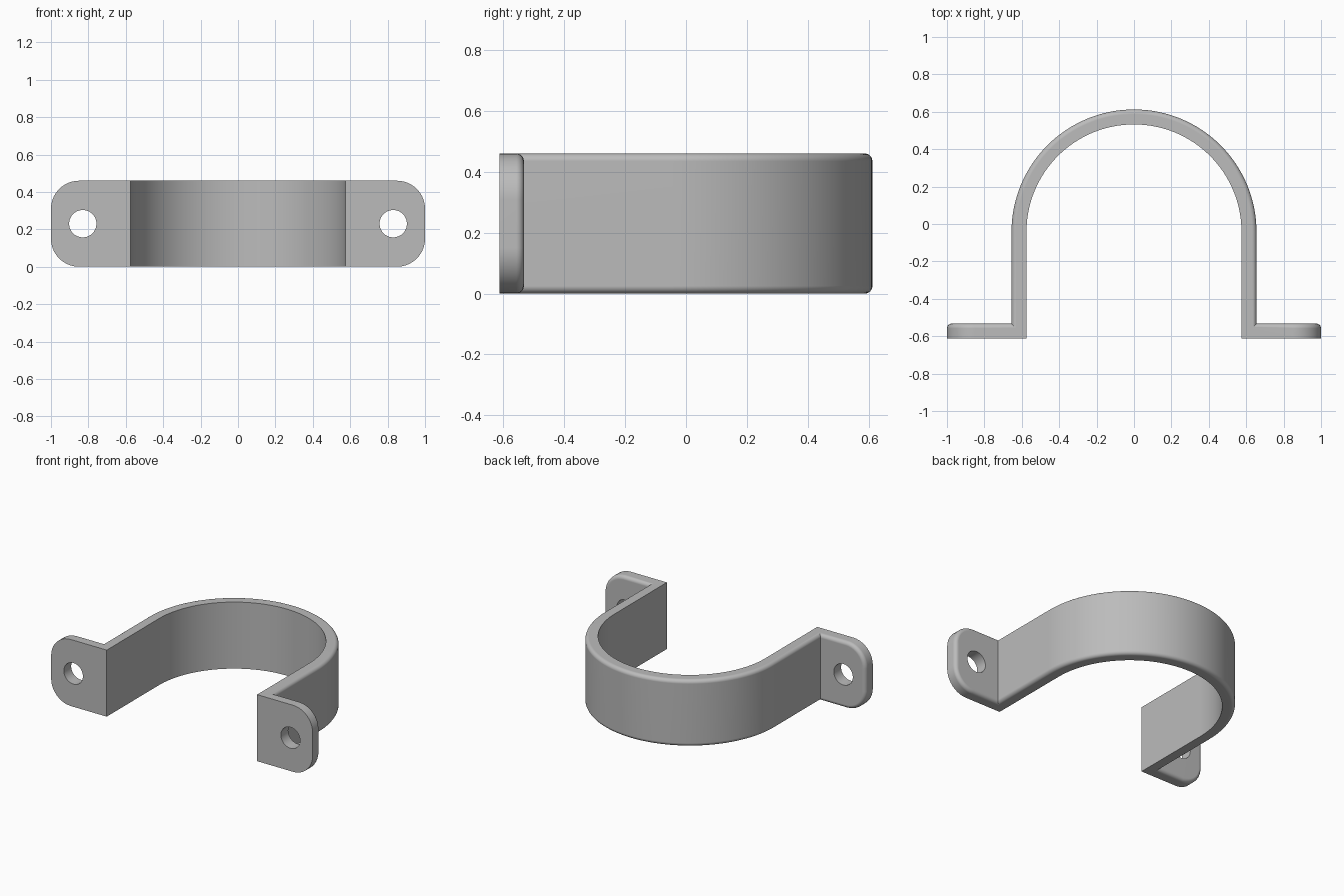
import bpy, bmesh
from math import sin, cos, pi

if "Cube" in bpy.data.objects:
    bpy.data.objects.remove(bpy.data.objects["Cube"])

HALF = 0.23                   # half the strap width
THICK, FILLET = 0.08, 0.025   # strap thickness, rounding of its outer edges
INNER = 0.575                 # inner arch radius
ARCH_Y, FRONT_Y = -0.0425, -0.6125
TIP, CORNER = 1.0, 0.15       # tab end and its corner radius
HOLE_X, HOLE_R = 0.83, 0.073

steel = bpy.data.materials.new("grey steel")
steel.use_nodes = True
grey = (0.5, 0.5, 0.5, 1)
steel.diffuse_color = grey
steel.node_tree.nodes["Principled BSDF"].inputs["Base Color"].default_value = grey

# Strap section: (distance from inner face, inset from the edge)
STEPS = 6
section = [(0, 0)]
for i in range(STEPS + 1):
    a = i / STEPS * pi / 2
    section.append((THICK - FILLET + FILLET * sin(a), FILLET * (1 - cos(a))))


def tab_point(a):
    """Section on the rounded tab corner, a = 0 where the corner begins."""
    return [(TIP - CORNER + (CORNER - o) * sin(a), FRONT_Y + d,
             HALF - CORNER + (CORNER - o) * cos(a)) for d, o in section]


def arch_point(a):
    return [((INNER + d) * cos(a), ARCH_Y + (INNER + d) * sin(a), HALF - o)
            for d, o in section]


# Stations along the strap: tab tip, mitred bend, arch, then mirrored
side = [tab_point(pi / 2 * (1 - i / 10)) for i in range(11)]
side.append([(INNER + d, FRONT_Y + d, HALF - o) for d, o in section])
arch = [arch_point(pi * i / 64) for i in range(65)]
stations = side + arch + [[(-x, y, z) for x, y, z in s] for s in reversed(side)]

# Loft the stations into one closed strap
bm = bmesh.new()
rings = []
for s in stations:
    loop = [(x, y, HALF + z) for x, y, z in s]
    loop += [(x, y, HALF - z) for x, y, z in reversed(s)]
    rings.append([bm.verts.new(p) for p in loop])
n = len(rings[0])
for r, q in zip(rings, rings[1:]):
    for j in range(n):
        k = (j + 1) % n
        bm.faces.new((r[j], r[k], q[k], q[j]))
for r in (rings[0], rings[-1]):
    for j in range(len(section) - 1):
        bm.faces.new((r[j], r[j + 1], r[n - 2 - j], r[n - 1 - j]))
bmesh.ops.recalc_face_normals(bm, faces=bm.faces)
mesh = bpy.data.meshes.new("pipe_strap")
bm.to_mesh(mesh)
bm.free()
mesh.materials.append(steel)
strap = bpy.data.objects.new("pipe_strap", mesh)
bpy.context.collection.objects.link(strap)


def activate(obj):
    bpy.ops.object.select_all(action='DESELECT')
    obj.select_set(True)
    bpy.context.view_layer.objects.active = obj


# Screw holes through both tabs
for x in (-HOLE_X, HOLE_X):
    bpy.ops.mesh.primitive_cylinder_add(
        vertices=48, radius=HOLE_R, depth=THICK * 4,
        location=(x, FRONT_Y + THICK / 2, HALF), rotation=(pi / 2, 0, 0))
    cutter = bpy.context.object
    cutter.name = "hole_cutter"
    cutter.hide_render = True
    cutter.data.materials.append(steel)
    activate(strap)
    cut = strap.modifiers.new("screw_hole", 'BOOLEAN')
    cut.operation = 'DIFFERENCE'
    cut.solver = 'EXACT'
    cut.object = cutter
    bpy.ops.object.modifier_apply(modifier=cut.name)
    bpy.data.objects.remove(cutter)

# Smooth curves, crisp edges
activate(strap)
bpy.ops.object.shade_smooth_by_angle(angle=pi / 6)
weighted = strap.modifiers.new("flat_face_normals", 'WEIGHTED_NORMAL')
weighted.keep_sharp = True
